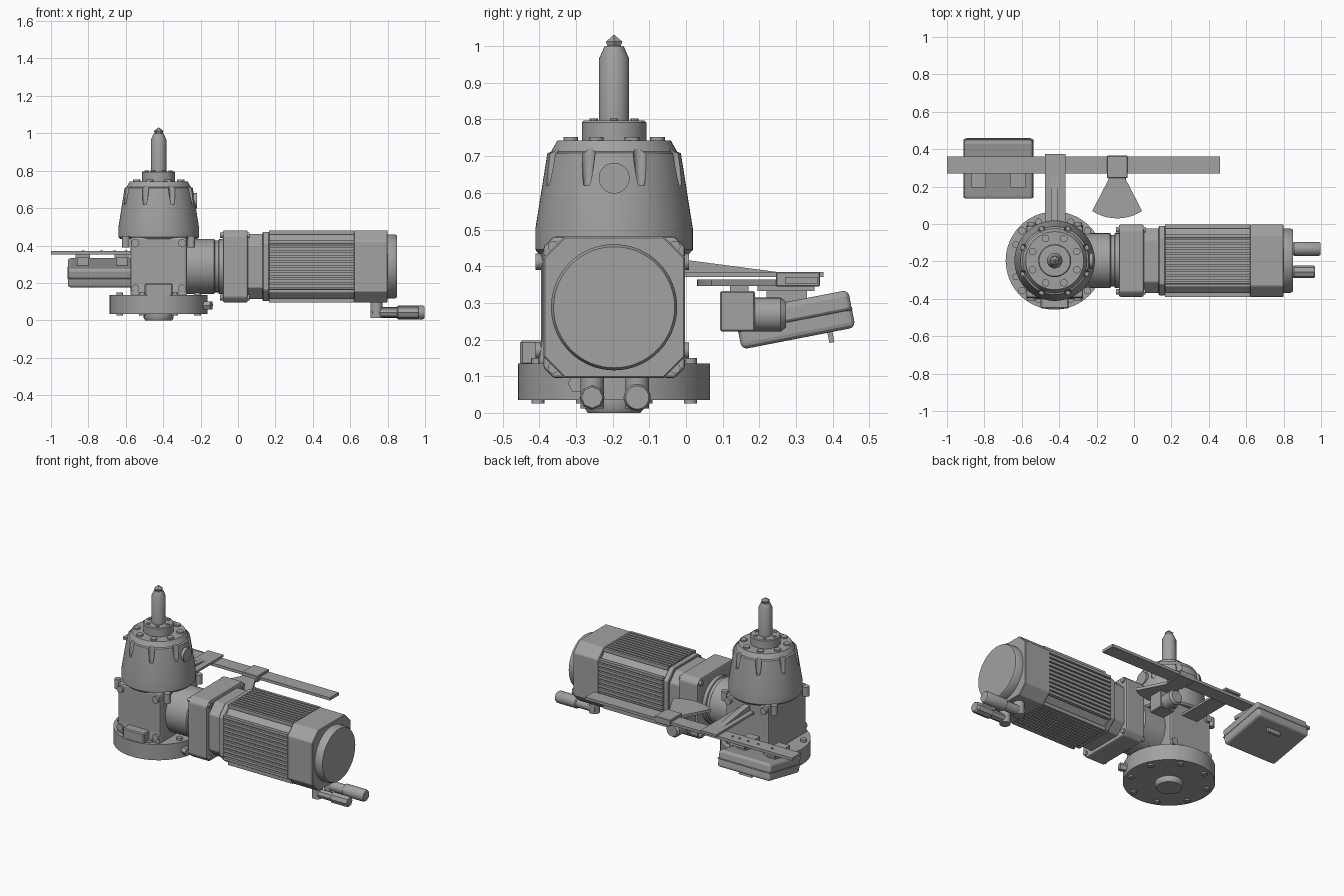
import bpy, bmesh, math
from mathutils import Vector, Matrix

if "Cube" in bpy.data.objects:
    bpy.data.objects.remove(bpy.data.objects["Cube"])

GREY = (0.36, 0.36, 0.36, 1)
metal = bpy.data.materials.new("machine grey")
metal.use_nodes = True
metal.diffuse_color = GREY
metal.node_tree.nodes["Principled BSDF"].inputs["Base Color"].default_value = GREY

GX, GY = -0.424, -0.196      # gearbox axis
MZ = 0.288                   # motor axis height


def orient(axis, u, v, w):
    """Map profile plane (u, v) and depth w to the world, cyclically."""
    return {"Z": (u, v, w), "X": (w, u, v), "Y": (v, w, u)}[axis]


def finish(name, bm, smooth=False, bevel=0, segments=1):
    bmesh.ops.recalc_face_normals(bm, faces=bm.faces)
    me = bpy.data.meshes.new(name)
    bm.to_mesh(me)
    bm.free()
    me.materials.append(metal)
    ob = bpy.data.objects.new(name, me)
    bpy.context.collection.objects.link(ob)
    if bevel:
        mod = ob.modifiers.new("bevel", "BEVEL")
        mod.width, mod.segments = bevel, segments
    if smooth:
        bpy.ops.object.select_all(action="DESELECT")
        ob.select_set(True)
        bpy.context.view_layer.objects.active = ob
        bpy.ops.object.shade_smooth_by_angle(angle=math.radians(35))
    return ob


def prism(name, pts, lo, hi, axis="Z", bevel=0, segments=1):
    """Extrude a flat outline from lo to hi along an axis."""
    bm = bmesh.new()
    low = [bm.verts.new(orient(axis, u, v, lo)) for u, v in pts]
    top = [bm.verts.new(orient(axis, u, v, hi)) for u, v in pts]
    bm.faces.new(low[::-1])
    bm.faces.new(top)
    for i in range(len(pts)):
        j = (i + 1) % len(pts)
        bm.faces.new((low[i], low[j], top[j], top[i]))
    return finish(name, bm, bevel=bevel, segments=segments)


def box(name, x, y, z, bevel=0, segments=1):
    pts = [(x[0], y[0]), (x[1], y[0]), (x[1], y[1]), (x[0], y[1])]
    return prism(name, pts, z[0], z[1], "Z", bevel, segments)


def lathe(name, centre, profile, axis="Z", sides=48, turn=0):
    """Spin (radius, depth) pairs around an axis through centre (u, v)."""
    bm = bmesh.new()
    rings = []
    for r, w in profile:
        angles = [turn + math.tau * k / sides for k in range(sides)]
        rings.append([bm.verts.new(orient(axis, centre[0] + r * math.cos(a),
                                          centre[1] + r * math.sin(a), w)) for a in angles])
    bm.faces.new(rings[0][::-1])
    bm.faces.new(rings[-1])
    for a, b in zip(rings, rings[1:]):
        for k in range(sides):
            n = (k + 1) % sides
            bm.faces.new((a[k], a[n], b[n], b[k]))
    return finish(name, bm, smooth=sides > 8)


def rod(name, centre, r, lo, hi, axis="Z", sides=24):
    return lathe(name, centre, [(r, lo), (r, hi)], axis, sides)


def cut(target, cutter):
    cutter.hide_render = True
    cutter.hide_set(True)
    mod = target.modifiers.new("cut", "BOOLEAN")
    mod.operation, mod.object, mod.solver = "DIFFERENCE", cutter, "EXACT"


def octagon(half, chamfer):
    """Square outline with cut corners around the motor axis."""
    h, c = half, half - chamfer
    pts = [(h, -c), (h, c), (c, h), (-c, h), (-h, c), (-h, -c), (-c, -h), (c, -h)]
    return [(GY + u, MZ + v) for u, v in pts]


def around(n, radius, offset=0):
    for k in range(n):
        a = math.tau * (k + offset) / n
        yield k, GX + radius * math.cos(a), GY + radius * math.sin(a)


# Base flange with bolts and lower boss
lathe("base_flange", (GX, GY), [(0.262, 0.035), (0.262, 0.135)], sides=64)
lathe("lower_boss", (GX, GY), [(0.072, 0.0), (0.08, 0.012), (0.08, 0.036)])
for k, x, y in around(8, 0.225, 0.5):
    rod(f"base_bolt_{k}", (x, y), 0.018, 0.026, 0.15, sides=12)
drain = rod("drain_plug", (0, 0), 0.025, 0.24, 0.3, "X", 6)
drain.location = (GX, GY, 0.08)
drain.rotation_euler.z = math.radians(-20)

# Square gearbox housing, slightly wider at the foot
prism("gearbox_housing", [(-0.405, 0.13), (0.0, 0.13), (-0.01, 0.2), (-0.01, 0.445),
                          (-0.395, 0.445), (-0.395, 0.2)], GX - 0.151, GX + 0.151, "X",
      bevel=0.012, segments=2)
box("name_plate_block", (GX - 0.075, GX + 0.075), (-0.452, -0.38), (0.13, 0.198), 0.006)
for sx in (-1, 1):
    for z in (0.17, 0.412):
        for side, (lo, hi) in {"front": (-0.41, -0.38), "back": (-0.02, 0.008)}.items():
            rod(f"housing_bolt_{side}", (z, GX + sx * 0.125), 0.022, lo, hi, "Y", 12)
    for y in (GY - 0.16, GY + 0.16):
        rod("corner_stud", (GX + sx * 0.175, y), 0.02, 0.39, 0.45, sides=12)

# Tapered gearbox head with notched upper edge
head = lathe("gearbox_head", (GX, GY), [(0.206, 0.435), (0.215, 0.445), (0.215, 0.5),
             (0.182, 0.708), (0.172, 0.712), (0.155, 0.742), (0.1, 0.742)], sides=64)
bm = bmesh.new()
for k, x, y in around(8, 0.187, 0.5):
    spot = Matrix.Translation(Vector((x, y, 0.72)))
    bmesh.ops.create_cone(bm, cap_ends=True, segments=16, radius1=0.012, radius2=0.03,
                          depth=0.2, matrix=spot)
cut(head, finish("notch_cutter", bm))
for k, x, y in around(8, 0.128, 0.5):
    rod(f"head_bolt_{k}", (x, y), 0.02, 0.735, 0.752, sides=12)
rod("port_plug", (GY, 0.64), 0.042, GX + 0.15, GX + 0.205, "X", 32)

# Output collar and shaft
lathe("output_collar", (GX, GY), [(0.088, 0.735), (0.088, 0.792), (0.083, 0.797), (0.04, 0.797)])
for k, x, y in around(6, 0.064):
    rod(f"collar_bolt_{k}", (x, y), 0.011, 0.79, 0.802, sides=8)
lathe("output_shaft", (GX, GY), [(0.041, 0.79), (0.041, 0.966), (0.026, 1.0), (0.018, 1.0)])
lathe("shaft_tip", (GX, GY), [(0.014, 0.985), (0.026, 1.012), (0.002, 1.03)], sides=6)

# Neck between gearbox and motor
lathe("side_neck", (GY, MZ), [(0.147, -0.29), (0.147, -0.128), (0.138, -0.122),
                              (0.138, -0.105), (0.147, -0.102), (0.147, -0.07)], "X")

# Adapter flange, coupling block and motor
square = octagon(0.193, 0.028)
prism("adapter_flange", square, -0.08, 0.052, "X", 0.008, 2)
prism("coupling_block", octagon(0.173, 0.06), 0.05, 0.135, "X", 0.004)
prism("motor_front_plate", octagon(0.185, 0.06), 0.132, 0.168, "X", 0.004)
prism("motor_core", octagon(0.179, 0.058), 0.16, 0.63, "X")
prism("motor_end_cap", octagon(0.193, 0.058), 0.62, 0.8, "X", 0.004)
lathe("motor_end_disc", (GY, MZ), [(0.172, 0.795), (0.172, 0.838), (0.165, 0.85)], "X", 64)
for sy in (-1, 1):
    for sz in (-1, 1):
        rod("adapter_bolt", (GY + sy * 0.166, MZ + sz * 0.166), 0.015, -0.095, 0.062, "X", 12)

# Cooling fins on all four sides
bm = bmesh.new()
for turn in range(4):
    rot = Matrix.Rotation(turn * math.pi / 2, 4, "X")
    for k in range(11):
        place = Matrix.Translation((0.394, GY, MZ)) @ rot @ Matrix.Translation(
            (0, 0.182, (k - 5) * 0.0265)) @ Matrix.Diagonal((0.455, 0.022, 0.017, 1))
        bmesh.ops.create_cube(bm, size=1, matrix=place)
finish("cooling_fins", bm)

# Cable connectors under the motor
for name, y, r, end, sides in (("power", -0.133, 0.037, 0.998, 24),
                               ("signal", -0.256, 0.034, 0.967, 8)):
    rod(f"{name}_connector_stem", (0.74, y), 0.032, 0.012, 0.11, sides=16)
    lathe(f"{name}_connector", (y, 0.042), [(r * 0.8, 0.72), (r * 0.8, 0.85), (r, 0.855),
          (r, end - 0.01), (r * 0.85, end)], "X", sides)

# Bracket arm with sloping rib, holding the rail
box("bracket_plate", (-0.475, -0.365), (-0.02, 0.375), (0.37, 0.384))
prism("bracket_rib", [(0.37, -0.02), (0.417, -0.02), (0.417, 0.0), (0.384, 0.25), (0.37, 0.25)][::-1],
      0, 0.04, "Z").name = "bracket_rib"
rib = bpy.data.objects["bracket_rib"]
rib.matrix_world = Matrix(((0, 0, 1, -0.445), (0, 1, 0, 0), (1, 0, 0, 0), (0, 0, 0, 1)))
rib.data.flip_normals()
box("rail", (-1.0, 0.46), (0.27, 0.36), (0.352, 0.37))
for x in (-0.83, -0.73, -0.66, -0.6, -0.55):
    rod("rail_screw", (x, 0.315), 0.008, 0.365, 0.374, sides=8)

# Tilted control box hung below the rail
case = box("control_box", (-0.185, 0.185), (-0.158, 0.158), (-0.052, 0.052), 0.016, 3)
lid = box("control_box_seam", (-0.187, 0.187), (-0.16, 0.16), (-0.004, 0.004), 0.003)
latch = box("control_box_gland", (-0.02, 0.07), (0.08, 0.094), (-0.08, -0.05))
for part in (case, lid, latch):
    part.location = (-0.725, 0.297, 0.254)
    part.rotation_euler.x = math.radians(11)
for x in (-0.83, -0.62):
    box("box_hanger", (x - 0.04, x + 0.04), (0.195, 0.35), (0.332, 0.354))
    box("box_hanger_foot", (x - 0.03, x + 0.03), (0.22, 0.33), (0.27, 0.335))

# Fan-shaped sensor plate clamped to the rail
arc = [(-0.09 + 0.245 * math.sin(a), 0.275 - 0.245 * math.cos(a))
       for a in [math.radians(-33 + 66 * k / 12) for k in range(13)]]
prism("fan_plate", arc + [(-0.05, 0.25), (-0.13, 0.25)], 0.346, 0.364)
box("rail_clamp", (-0.145, -0.035), (0.245, 0.365), (0.344, 0.384), 0.003)

# Sensor head below the fan plate
box("sensor_post", (-0.115, -0.065), (0.12, 0.17), (0.32, 0.35))
box("sensor_body", (-0.14, -0.04), (0.093, 0.188), (0.222, 0.332), 0.004)
lathe("sensor_lens", (0.268, -0.09), [(0.046, 0.18), (0.046, 0.258), (0.036, 0.272)], "Y", 32)
